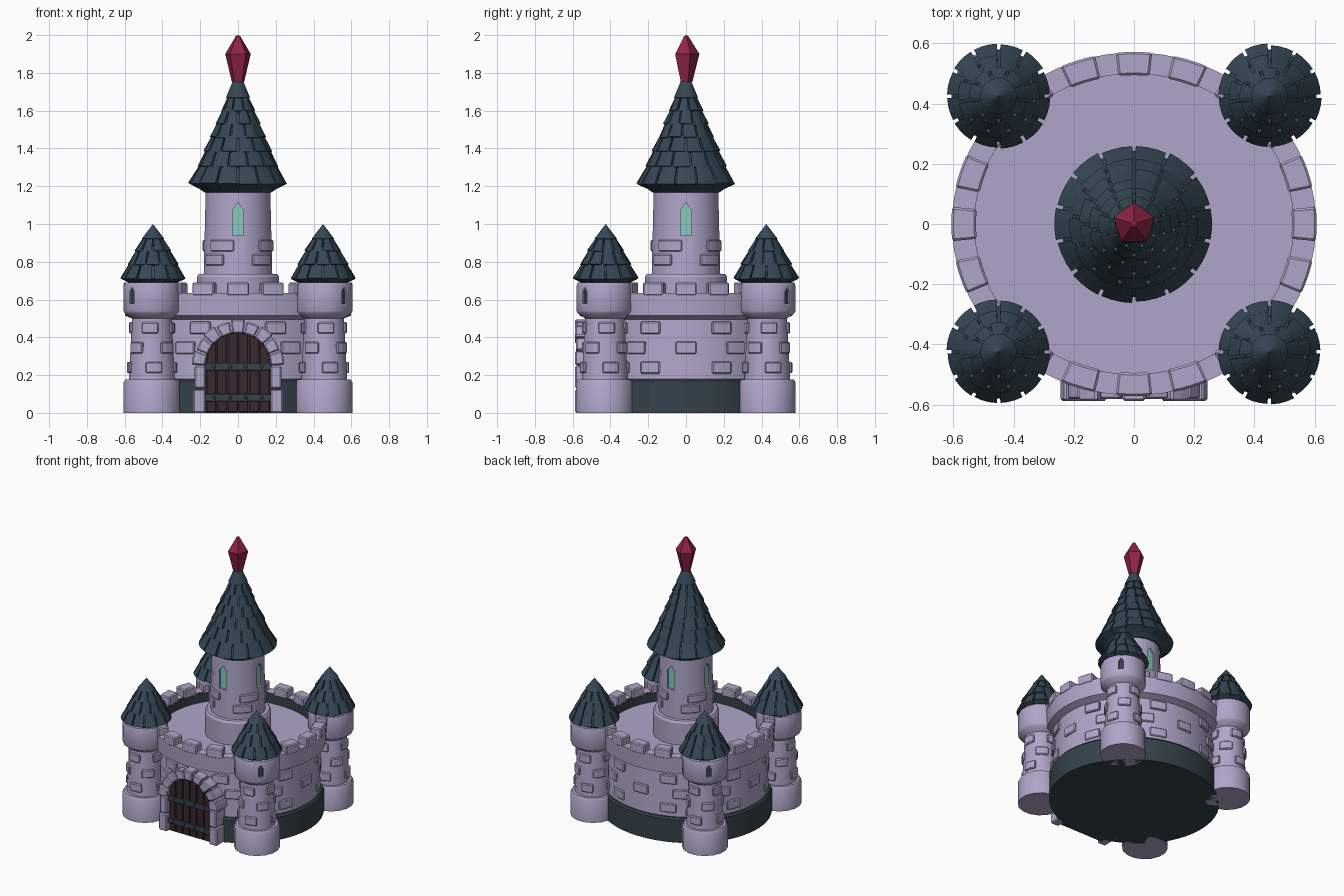
import bpy, bmesh, math, random
from math import sin, cos, pi, radians
from mathutils import Matrix

if "Cube" in bpy.data.objects:
    bpy.data.objects.remove(bpy.data.objects["Cube"])

random.seed(4)
SY = 0.942  # the curtain wall is slightly oval


def material(name, col):
    m = bpy.data.materials.new(name)
    m.diffuse_color = (*col, 1)
    m.use_nodes = True
    m.node_tree.nodes["Principled BSDF"].inputs["Base Color"].default_value = m.diffuse_color
    return m


STONE = material("lavender stone", (0.43, 0.38, 0.58))
ROOF = material("slate roof", (0.036, 0.063, 0.09))
PLINTH = material("dark plinth", (0.036, 0.054, 0.07))
RUBY = material("ruby", (0.28, 0.017, 0.061))
GLASS = material("pale teal glass", (0.25, 0.58, 0.53))
WOOD = material("dark wood", (0.042, 0.021, 0.026))


def finish(bm, name, mats, bevel=0, smooth=None):
    bmesh.ops.remove_doubles(bm, verts=bm.verts, dist=1e-5)
    bmesh.ops.recalc_face_normals(bm, faces=bm.faces)
    me = bpy.data.meshes.new(name)
    bm.to_mesh(me)
    bm.free()
    ob = bpy.data.objects.new(name, me)
    bpy.context.collection.objects.link(ob)
    for m in mats:
        me.materials.append(m)
    if bevel:
        mod = ob.modifiers.new("bevel", 'BEVEL')
        mod.width, mod.segments, mod.limit_method = bevel, 1, 'ANGLE'
        mod.angle_limit = radians(40)
    if smooth:
        make_smooth(ob, smooth)
    return ob


def make_smooth(ob, angle=30):
    bpy.ops.object.select_all(action='DESELECT')
    ob.select_set(True)
    bpy.context.view_layer.objects.active = ob
    bpy.ops.object.shade_smooth_by_angle(angle=radians(angle))


def point(r, a, z, c=(0, 0), sy=1):
    # angle 0 looks to the front (-y)
    return (c[0] + r * sin(a), c[1] - r * cos(a) * sy, z)


def sweep(bm, section, a0, a1, n, c=(0, 0), sy=1):
    """Closed (r, z) section swept through an arc, with end caps."""
    rings = [[bm.verts.new(point(r, a0 + (a1 - a0) * i / n, z, c, sy)) for r, z in section]
             for i in range(n + 1)]
    k = len(section)
    for p, q in zip(rings, rings[1:]):
        for j in range(k):
            bm.faces.new((p[j], p[(j + 1) % k], q[(j + 1) % k], q[j]))
    bm.faces.new(rings[0])
    bm.faces.new(rings[-1][::-1])


def lathe(bm, profile, n, c=(0, 0), sy=1, off=0.5):
    """Profile that starts and ends on the axis, turned all the way round."""
    rings = []
    for r, z in profile:
        if r == 0:
            rings.append([bm.verts.new((c[0], c[1], z))] * n)
        else:
            rings.append([bm.verts.new(point(r, 2 * pi * (i + off) / n, z, c, sy)) for i in range(n)])
    for p, q in zip(rings, rings[1:]):
        for i in range(n):
            j = (i + 1) % n
            vs = list(dict.fromkeys((p[i], p[j], q[j], q[i])))
            if len(vs) > 2:
                bm.faces.new(vs)


def prism(bm, pts, y0, y1, angle=0, c=(0, 0)):
    """(x, z) outline extruded along y, turned about z, then moved."""
    mat = Matrix.Translation((c[0], c[1], 0)) @ Matrix.Rotation(angle, 4, 'Z')
    a, b = [[bm.verts.new(mat @ bm.verts.new((x, y, z)).co) for x, z in pts] for y in (y0, y1)]
    bmesh.ops.delete(bm, geom=[v for v in bm.verts if not v.link_faces and v not in a + b], context='VERTS')
    k = len(pts)
    bm.faces.new(a)
    bm.faces.new(b[::-1])
    for i in range(k):
        bm.faces.new((a[i], b[i], b[(i + 1) % k], a[(i + 1) % k]))


def rect(x0, x1, z0, z1):
    return [(x0, z0), (x1, z0), (x1, z1), (x0, z1)]


def brick(bm, r, a, z, w, h, c=(0, 0), sy=1):
    half = w / r / 2
    sweep(bm, [(r - .03, z - h / 2), (r + .012, z - h / 2), (r + .012, z + h / 2), (r - .03, z + h / 2)],
          a - half, a + half, 3, c, sy)


def windows(ob, name, outline, face_r, angles, c, mat):
    """Cut shallow pointed recesses and set a coloured pane in each."""
    cut, pane = bmesh.new(), bmesh.new()
    for a in angles:
        prism(cut, outline, -face_r - .05, -face_r + .018, a, c)
        prism(pane, outline, -face_r + .012, -face_r + .02, a, c)
    cutter = finish(cut, name + "_cutter", [])
    cutter.hide_render = True
    mod = ob.modifiers.new("recess", 'BOOLEAN')
    mod.operation, mod.object, mod.solver = 'DIFFERENCE', cutter, 'EXACT'
    bpy.context.view_layer.objects.active = ob
    bpy.ops.object.modifier_apply(modifier=mod.name)
    bpy.data.objects.remove(cutter)
    finish(pane, name, [mat])


def shingle_roof(name, tiers, counts, top, base, c):
    """Stepped cone: solid core plus separate tiles on each tier."""
    bm = bmesh.new()
    core = [(0, base[1]), base] + [(r - .018, z) for r, z in tiers[:-1]]
    r, z = tiers[-1]
    core += [(r - .02, z - .012), (r, z), top] + ([(0, top[1])] if top[0] else [])
    lathe(bm, core, 24, c)
    for i, n in enumerate(counts):
        (r0, z0), (r1, z1) = tiers[i], tiers[i + 1]
        for k in range(n):
            a = 2 * pi * (k + .5 * (i % 2)) / n
            d, g = random.uniform(-.004, .003), .006 / r0
            sweep(bm, [(r0 + d, z0 + d), (r1 - .01, z1 + .008), (r1 - .03, z1), (r0 - .05, z0 - .026)],
                  a + g, a + 2 * pi / n - g, 3, c)
    finish(bm, name, [ROOF])


# plinth and curtain wall
bm = bmesh.new()
lathe(bm, [(0, 0), (.585, 0), (.585, .168), (.575, .18), (0, .18)], 64, sy=SY)
finish(bm, "plinth", [PLINTH], smooth=30)
bm = bmesh.new()
lathe(bm, [(0, .17), (.562, .17), (.55, .495), (.598, .515), (.605, .635), (.53, .635), (.53, .56), (0, .56)],
      64, sy=SY)
bm.normal_update()
for f in bm.faces:  # inside of the parapet is dark
    m = f.calc_center_median()
    if .57 < m.z < .62 and math.hypot(m.x, m.y / SY) < .56:
        f.material_index = 1
finish(bm, "curtain_wall", [STONE, PLINTH], smooth=30)

# battlements
bm = bmesh.new()
for k in range(20):
    a, h = radians(18 * k), radians(5.7)
    sweep(bm, [(.525, .62), (.607, .62), (.607, .69), (.525, .69)], a - h, a + h, 4, sy=SY)
finish(bm, "battlements", [STONE], bevel=.007)

# raised bricks on the curtain wall
bm = bmesh.new()
for q in range(4):
    rows = [(-21, .45), (21, .45), (-30, .345), (30, .345)]
    if q:
        rows += [(0, .345), (-21, .24), (21, .24)]
    for deg, z in rows:
        brick(bm, .556, radians(90 * q + deg), z, .115, .066, sy=SY)
finish(bm, "wall_bricks", [STONE], bevel=.006)

# corner towers
slit = [(-.017, .58), (.017, .58), (.017, .64), (0, .665), (-.017, .64)]
for sx in (-1, 1):
    for sy in (-1, 1):
        c = (sx * .456, sy * .43)
        tag = ("front" if sy < 0 else "back") + ("_left" if sx < 0 else "_right")
        out = math.atan2(sx, -sy)
        bm = bmesh.new()
        lathe(bm, [(0, 0), (.153, 0), (.153, .16), (.143, .178), (.124, .178), (.107, .5), (.147, .528),
                   (.153, .54), (.153, .67), (.147, .69), (0, .69)], 16, c)
        tower = finish(bm, tag + "_tower", [STONE])
        windows(tower, tag + "_slit", slit, .15, [out], c, PLINTH)
        make_smooth(tower)
        bm = bmesh.new()
        for z, shift in ((.45, 0), (.345, 50), (.24, 10)):
            for k in range(4):
                r = .124 - (z - .178) * .053
                brick(bm, r, out + radians(90 * k + shift - 40 * sx), z, .085, .06, c)
        finish(bm, tag + "_tower_bricks", [STONE], bevel=.006)
        shingle_roof(tag + "_tower_roof", [(.172, .712), (.135, .785), (.097, .858), (.06, .922)],
                     (12, 11, 9), (0, 1.0), (.12, .685), (sx * .45, sy * .425))

# keep: central tower
bm = bmesh.new()
lathe(bm, [(0, .55), (.222, .55), (.222, .72), (.212, .735), (.185, .735), (.174, 1.19), (0, 1.19)], 16)
keep = finish(bm, "keep_tower", [STONE])
lancet = [(-.028, .94), (.028, .94), (.028, 1.075), (0, 1.112), (-.028, 1.075)]
windows(keep, "keep_windows", lancet, .174, [pi / 2 * k for k in range(4)], (0, 0), GLASS)
make_smooth(keep)
bm = bmesh.new()
for q in range(4):
    for deg, z in ((-20, .885), (-38, .81), (38, .81), (52, .885)):
        brick(bm, .179, radians(90 * q + deg), z, .085, .06)
finish(bm, "keep_bricks", [STONE], bevel=.006)
shingle_roof("keep_roof", [(.262, 1.215), (.214, 1.305), (.18, 1.385), (.148, 1.46), (.119, 1.53),
                           (.091, 1.60), (.064, 1.67)], (14, 13, 12, 11, 10, 9), (.026, 1.76), (.18, 1.168), (0, 0))

# ruby finial
bm = bmesh.new()
lathe(bm, [(0, 1.745), (.034, 1.752), (.071, 1.9), (.012, 1.995), (0, 2.0)], 5)
finish(bm, "ruby_finial", [RUBY])

# gate: arch stones and side posts
bm = bmesh.new()
for k in range(9):
    a0, a1 = pi * k / 9 + .015, pi * (k + 1) / 9 - .015
    ro = .237 + (.008 if k % 2 == 0 else 0)
    pts = [(r * cos(a), .25 + r * sin(a)) for r, a in
           ((.172, a0), (ro, a0), (ro, (a0 + a1) / 2), (ro, a1), (.172, a1), (.172, (a0 + a1) / 2))]
    prism(bm, pts, -.588 + .006 * (k % 2), -.44)
for s in (-1, 1):
    for z0, z1, w in ((0, .125, .237), (.13, .25, .23)):
        x0, x1 = sorted((s * .172, s * w))
        prism(bm, rect(x0, x1, z0, z1), -.587, -.44)
finish(bm, "gate_arch", [STONE], bevel=.007)

# gate door: backing, planks, bands and studs
arch = [(.18 * cos(pi * k / 16), .25 + .18 * sin(pi * k / 16)) for k in range(17)]
bm = bmesh.new()
prism(bm, [(-.18, 0), (.18, 0)] + arch, -.553, -.45)
finish(bm, "door_backing", [PLINTH])
bm = bmesh.new()
for k in range(6):
    x0, x1 = -.171 + .057 * k + .003, -.171 + .057 * (k + 1) - .003
    top = [(x, .25 + math.sqrt(max(.175 ** 2 - x * x, 0))) for x in (x1, (x0 + x1) / 2, x0)]
    prism(bm, [(x0, .005), (x1, .005)] + top, -.563, -.54)
finish(bm, "door_planks", [WOOD], bevel=.003)
bm = bmesh.new()
for z in (.08, .245):
    prism(bm, rect(-.173, .173, z - .02, z + .02), -.571, -.55)
    for x in (-.125, -.042, .042, .125):
        hexagon = [(x + .01 * cos(pi * j / 4), z + .01 * sin(pi * j / 4)) for j in range(8)]
        prism(bm, hexagon, -.578, -.56)
finish(bm, "door_bands", [PLINTH], bevel=.002)
